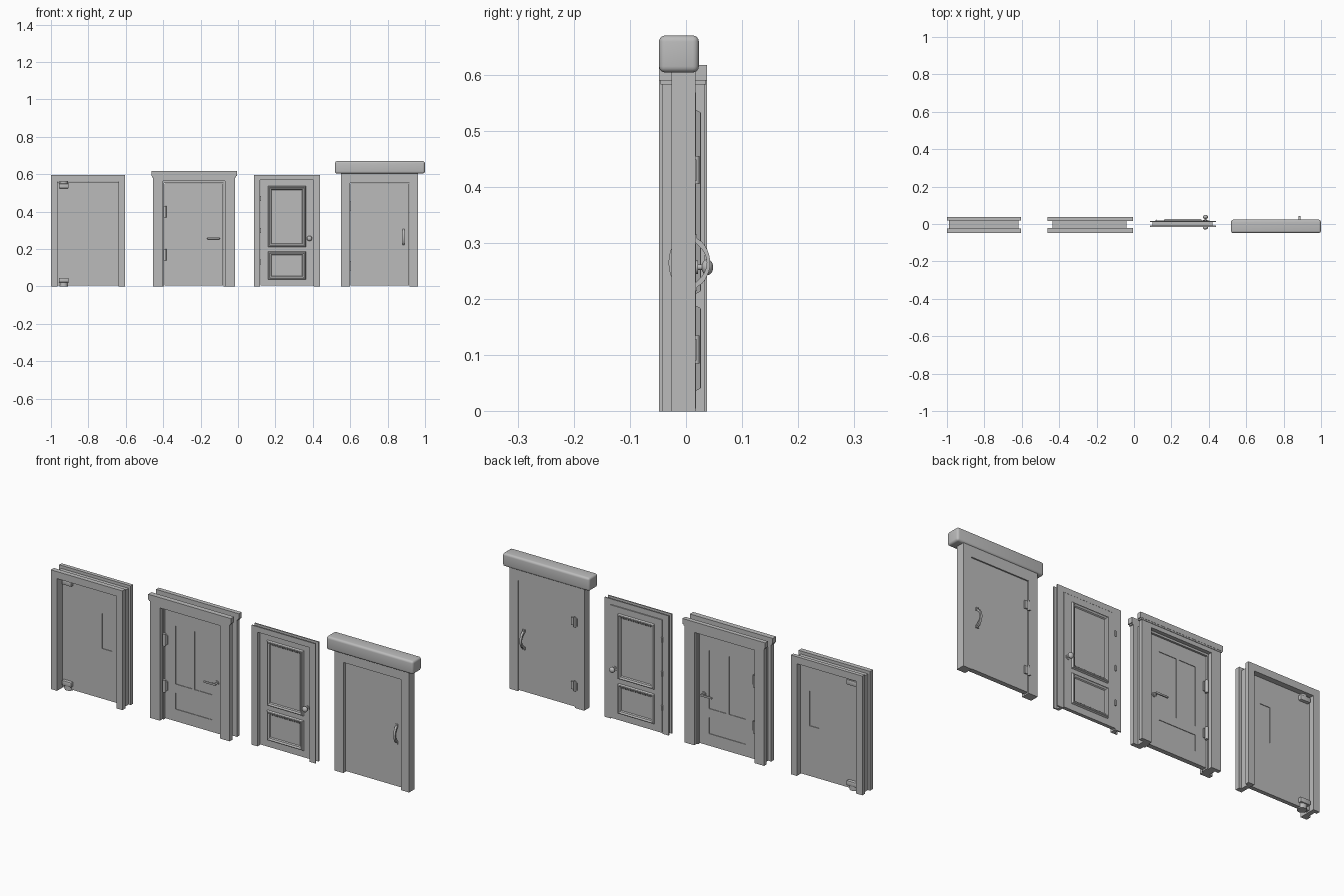
import bpy, bmesh, math
from mathutils import Vector

if "Cube" in bpy.data.objects:
    bpy.data.objects.remove(bpy.data.objects["Cube"])

grey = bpy.data.materials.new("grey")
grey.diffuse_color = (0.5, 0.5, 0.5, 1)
grey.use_nodes = True
grey.node_tree.nodes["Principled BSDF"].inputs["Base Color"].default_value = grey.diffuse_color


def add(name, bm, smooth=False):
    bmesh.ops.recalc_face_normals(bm, faces=bm.faces)
    me = bpy.data.meshes.new(name)
    bm.to_mesh(me)
    bm.free()
    me.materials.append(grey)
    ob = bpy.data.objects.new(name, me)
    bpy.context.collection.objects.link(ob)
    if smooth:
        bpy.ops.object.select_all(action='DESELECT')
        ob.select_set(True)
        bpy.context.view_layer.objects.active = ob
        bpy.ops.object.shade_smooth_by_angle(angle=math.radians(40))
    return ob


def box(name, x, y, z, bevel=0, segs=3):
    bm = bmesh.new()
    bmesh.ops.create_cube(bm, size=1)
    for v in bm.verts:
        v.co = [r[0] + (c + 0.5) * (r[1] - r[0]) for c, r in zip(v.co, (x, y, z))]
    if bevel:
        bmesh.ops.bevel(bm, geom=bm.edges[:], offset=bevel, segments=segs,
                        profile=0.5, affect='EDGES')
    return add(name, bm, bevel > 0)


def arch(name, outer, inner, y):
    """Door surround: two legs and a lintel, extruded along y. outer/inner = (x0, x1, top)"""
    (a, b, t), (c, d, u) = outer, inner
    pts = [(a, 0), (c, 0), (c, u), (d, u), (d, 0), (b, 0), (b, t), (a, t)]
    bm = bmesh.new()
    f = bm.faces.new([bm.verts.new((px, y[0], pz)) for px, pz in pts])
    ext = bmesh.ops.extrude_face_region(bm, geom=[f])["geom"]
    for v in ext:
        if isinstance(v, bmesh.types.BMVert):
            v.co.y = y[1]
    return add(name, bm)


def rod(name, p, q, r, r2=None, n=20):
    p, q = Vector(p), Vector(q)
    bm = bmesh.new()
    bmesh.ops.create_cone(bm, cap_ends=True, segments=n, radius1=r,
                          radius2=r if r2 is None else r2, depth=(q - p).length)
    rot = (q - p).to_track_quat('Z', 'Y').to_matrix()
    for v in bm.verts:
        v.co = rot @ v.co + (p + q) / 2
    return add(name, bm, True)


def ball(name, c, r, squash):
    bm = bmesh.new()
    bmesh.ops.create_uvsphere(bm, u_segments=20, v_segments=12, radius=r)
    for v in bm.verts:
        v.co = (v.co.x + c[0], v.co.y * squash + c[1], v.co.z + c[2])
    return add(name, bm, True)


def recess(slab, x, z, ys, depth=0.003):
    """Sink a rectangular panel into both faces of a slab"""
    for s, y in zip((-1, 1), ys):
        cut = box("panel_cutter", x, (y - depth, y + depth), z)
        cut.hide_render = True
        cut.hide_viewport = True
        m = slab.modifiers.new("panel", 'BOOLEAN')
        m.object, m.operation, m.solver = cut, 'DIFFERENCE', 'EXACT'


def moulding(name, x, z, y, side):
    """Rectangular raised moulding lofted from an inset/height profile"""
    prof = [(0, 0), (0.004, 0.008), (0.008, 0.009), (0.012, 0.006), (0.016, 0.005), (0.02, 0)]
    bm = bmesh.new()
    rings = []
    for i, h in prof:
        yy = y + side * h
        rings.append([bm.verts.new((px, yy, pz)) for px, pz in (
            (x[0] + i, z[0] + i), (x[1] - i, z[0] + i), (x[1] - i, z[1] - i), (x[0] + i, z[1] - i))])
    for k, a in enumerate(rings):
        b = rings[(k + 1) % len(rings)]
        for j in range(4):
            bm.faces.new((a[j], a[(j + 1) % 4], b[(j + 1) % 4], b[j]))
    return add(name, bm)


# ---- Swing door with window and pivot hinges ----
for name, y in (("swing_front_casing", (-0.048, -0.024)), ("swing_back_casing", (0.018, 0.037))):
    arch(name, (-1, -0.605, 0.595), (-0.966, -0.638, 0.56), y)
arch("swing_jamb", (-0.988, -0.617, 0.58), (-0.966, -0.638, 0.56), (-0.024, 0.018))
ys = (-0.008, 0.012)
slab = box("swing_slab", (-0.964, -0.64), ys, (0.005, 0.558))
recess(slab, (-0.745, -0.69), (0.255, 0.43), ys)
box("swing_top_pivot", (-0.958, -0.905), (-0.024, 0.028), (0.525, 0.55), 0.003, 2)
rod("swing_top_pin", (-0.932, 0.002, 0.548), (-0.932, 0.002, 0.56), 0.022)
box("swing_bottom_pivot", (-0.958, -0.905), (-0.024, 0.028), (0.022, 0.046), 0.003, 2)
rod("swing_bottom_pin", (-0.932, 0.002, 0), (-0.932, 0.002, 0.022), 0.022)

# ---- Panelled door with cornice, butt hinges and levers ----
for side, y, cap in (("front", (-0.043, -0.022), (-0.048, -0.022)),
                     ("back", (0.015, 0.034), (0.015, 0.037))):
    arch("panelled_%s_casing" % side, (-0.455, -0.016, 0.59), (-0.402, -0.07, 0.563), y)
    box("panelled_%s_cornice" % side, (-0.463, -0.006), cap, (0.59, 0.617))
    box("panelled_%s_cornice_step" % side, (-0.459, -0.011), (y[0] - (side == "front") * 0.002,
        y[1] + (side == "back") * 0.002), (0.583, 0.59))
arch("panelled_jamb", (-0.437, -0.04, 0.58), (-0.395, -0.077, 0.553), (-0.022, 0.015))
ys = (-0.015, 0.008)
slab = box("panelled_slab", (-0.393, -0.079), ys, (0.005, 0.551))
for px, pz in (((-0.335, -0.243), (0.19, 0.48)), ((-0.229, -0.132), (0.19, 0.48)),
               ((-0.335, -0.132), (0.065, 0.145))):
    recess(slab, px, pz, ys)
for z in (0.17, 0.4):
    for y, s in ((-0.015, -1), (0.008, 1)):
        rod("panelled_hinge_barrel", (-0.391, y + s * 0.008, z - 0.03),
            (-0.391, y + s * 0.008, z + 0.03), 0.008, n=12)
        box("panelled_hinge_leaf", (-0.404, -0.376), sorted((y, y + s * 0.006)), (z - 0.022, z + 0.022))
for y, s in ((-0.015, -1), (0.008, 1)):
    rod("panelled_rosette", (-0.105, y, 0.257), (-0.105, y + s * 0.005, 0.257), 0.011)
    rod("panelled_lever_neck", (-0.105, y, 0.257), (-0.105, y + s * 0.022, 0.257), 0.005, n=12)
    box("panelled_lever", (-0.165, -0.097), sorted((y + s * 0.017, y + s * 0.025)),
        (0.252, 0.262), 0.003, 2)

# ---- Moulded door with knobs ----
for name, y in (("moulded_front_casing", (-0.015, -0.009)), ("moulded_back_casing", (0.01, 0.016))):
    arch(name, (0.085, 0.438, 0.597), (0.118, 0.405, 0.57), y)
arch("moulded_jamb", (0.1, 0.42, 0.585), (0.118, 0.405, 0.57), (-0.009, 0.01))
box("moulded_slab", (0.12, 0.403), (0.001, 0.018), (0.005, 0.568))
for z in ((0.21, 0.537), (0.037, 0.188)):
    moulding("moulded_front_moulding", (0.16, 0.363), z, 0.001, -1)
    moulding("moulded_back_moulding", (0.16, 0.363), z, 0.018, 1)
for y, s in ((0.001, -1), (0.018, 1)):
    rod("knob_plate", (0.382, y, 0.257), (0.382, y + s * 0.003, 0.257), 0.012)
    rod("knob_neck", (0.382, y, 0.257), (0.382, y + s * 0.018, 0.257), 0.005, n=12)
    ball("knob", (0.382, y + s * 0.02, 0.257), 0.014, 0.75)
for z in (0.13, 0.3, 0.47):
    rod("moulded_hinge", (0.119, 0.019, z - 0.013), (0.119, 0.019, z + 0.013), 0.004, n=10)

# ---- Plain door with rounded header and bow handles ----
arch("plain_frame", (0.55, 0.963, 0.606), (0.6, 0.917, 0.552), (-0.026, 0.017))
box("plain_slab", (0.602, 0.915), (-0.01, 0.013), (0.005, 0.55))
box("plain_header", (0.519, 0.999), (-0.048, 0.023), (0.604, 0.67), 0.011, 4)
for y, s, h in ((-0.01, -1, 0.021), (0.017, 1, 0.026)):
    # Bow handle: flat strip swept along an arc
    bm = bmesh.new()
    rows = []
    for k in range(13):
        t = -1 + k / 6
        z, bow = 0.265 + 0.045 * t, h * (1 - t * t) ** 0.7
        zi, bi = 0.265 + 0.036 * t, max(bow - 0.006, 0)
        rows.append([bm.verts.new(c) for c in (
            (0.879, y + s * bow, z), (0.89, y + s * bow, z),
            (0.89, y + s * bi, zi), (0.879, y + s * bi, zi))])
    for a, b in zip(rows, rows[1:]):
        for j in range(4):
            bm.faces.new((a[j], a[(j + 1) % 4], b[(j + 1) % 4], b[j]))
    bm.faces.new(rows[0])
    bm.faces.new(rows[-1])
    add("bow_handle", bm, True)
    for z in (0.222, 0.308):
        box("bow_handle_foot", (0.878, 0.891), sorted((y - s * 0.006, y + s * 0.003)), (z - 0.007, z + 0.007))
for z in (0.11, 0.43):
    rod("plain_hinge_barrel", (0.6, 0.018, z - 0.025), (0.6, 0.018, z + 0.025), 0.006, n=12)
    box("plain_hinge_leaf", (0.588, 0.622), (0.012, 0.019), (z - 0.019, z + 0.019))
